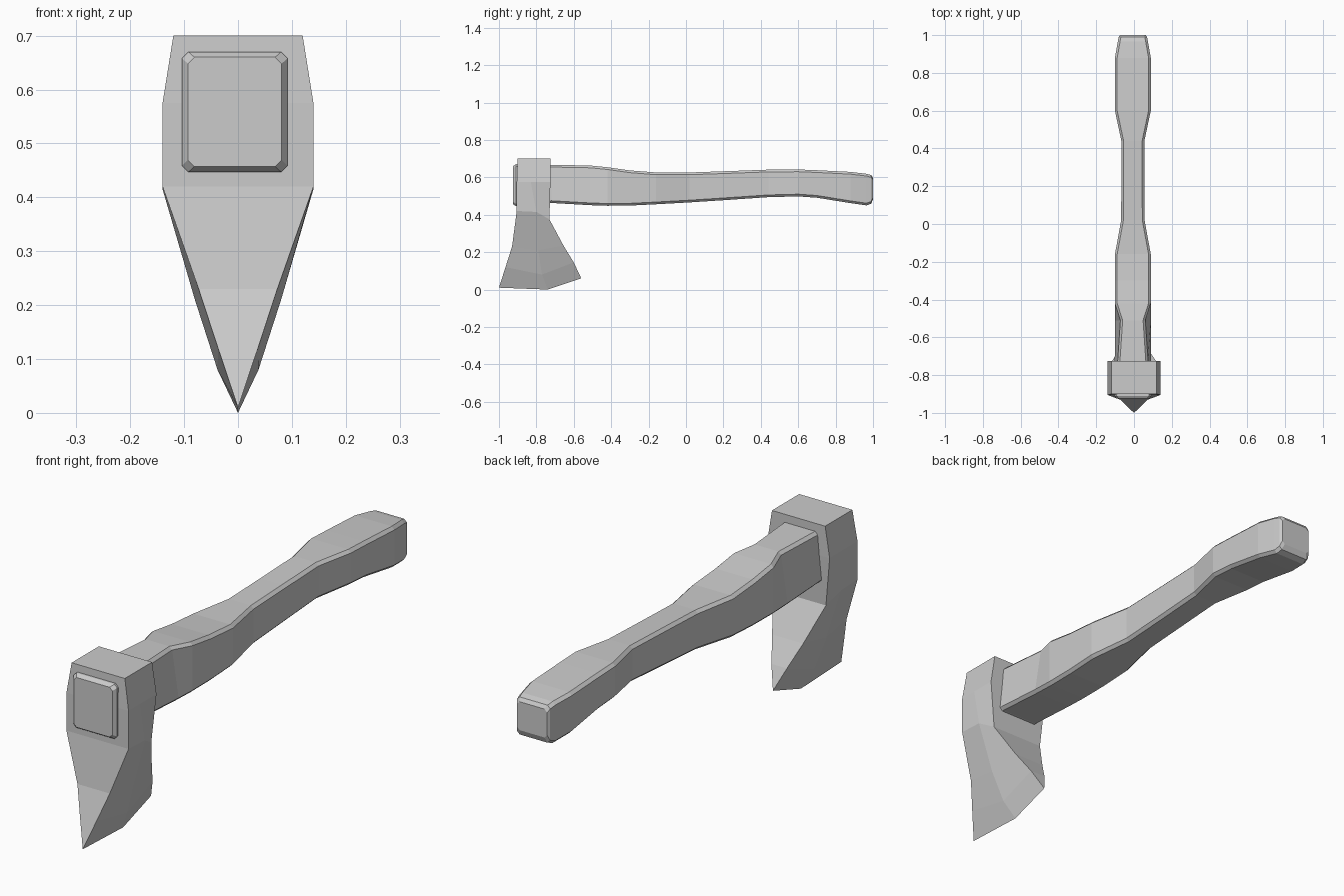
import bpy, bmesh

if "Cube" in bpy.data.objects:
    bpy.data.objects.remove(bpy.data.objects["Cube"])


def loft(name, rings):
    """Bridge equal-sized closed rings and cap both ends."""
    bm = bmesh.new()
    vs = [[bm.verts.new(p) for p in ring] for ring in rings]
    n = len(rings[0])
    for a, b in zip(vs, vs[1:]):
        for i in range(n):
            j = (i + 1) % n
            bm.faces.new((a[i], a[j], b[j], b[i]))
    bm.faces.new(vs[0])
    bm.faces.new(vs[-1])
    bmesh.ops.remove_doubles(bm, verts=bm.verts[:], dist=1e-5)
    bmesh.ops.recalc_face_normals(bm, faces=bm.faces[:])
    mesh = bpy.data.meshes.new(name)
    bm.to_mesh(mesh)
    bm.free()
    obj = bpy.data.objects.new(name, mesh)
    bpy.context.collection.objects.link(obj)
    return obj


def section(y, wt, wb, top, bot, c=0.012, cx=-0.006):
    """Chamfered rectangle across the handle: top / bottom half widths."""
    half = [(wt - c, top), (wt, top - c), (wb, bot + c), (wb - c, bot)]
    return ([(cx + x, y, z) for x, z in half]
            + [(cx - x, y, z) for x, z in reversed(half)])


# Handle: y, top half width, bottom half width, top z, bottom z
handle = [
    (-0.925, 0.087, 0.087, 0.66, 0.457),
    (-0.91, 0.098, 0.098, 0.67, 0.447),
    (-0.72, 0.080, 0.096, 0.667, 0.463),
    (-0.51, 0.066, 0.095, 0.663, 0.451),
    (-0.42, 0.095, 0.095, 0.654, 0.448),
    (-0.30, 0.095, 0.095, 0.637, 0.449),
    (-0.16, 0.095, 0.095, 0.626, 0.456),
    (0.02, 0.062, 0.062, 0.626, 0.466),
    (0.22, 0.061, 0.061, 0.633, 0.479),
    (0.44, 0.061, 0.061, 0.641, 0.494),
    (0.60, 0.095, 0.095, 0.642, 0.498),
    (0.70, 0.095, 0.095, 0.638, 0.491),
    (0.88, 0.095, 0.095, 0.629, 0.462),
    (0.965, 0.080, 0.080, 0.619, 0.450),
    (0.99, 0.075, 0.075, 0.612, 0.459),
    (1.0, 0.068, 0.068, 0.598, 0.482),
]
loft("handle", [section(*row) for row in handle])

# Axe head: (y, z, half width) at front, middle and back of each level
head = [
    [(-0.90, 0.70, 0.12), (-0.82, 0.70, 0.12), (-0.725, 0.70, 0.12)],
    [(-0.905, 0.575, 0.14), (-0.83, 0.575, 0.14), (-0.725, 0.575, 0.14)],
    [(-0.905, 0.42, 0.14), (-0.80, 0.415, 0.14), (-0.73, 0.375, 0.12)],
    [(-0.93, 0.23, 0.073), (-0.79, 0.21, 0.08), (-0.655, 0.235, 0.07)],
    [(-0.965, 0.12, 0.037), (-0.77, 0.08, 0.038), (-0.60, 0.145, 0.035)],
    [(-1.0, 0.01, 0.0), (-0.74, 0.0, 0.0), (-0.56, 0.06, 0.0)],
]


def head_ring(row):
    return ([(w, y, z) for y, z, w in row]
            + [(-w, y, z) for y, z, w in reversed(row)])


# The last level collapses onto the cutting edge, so its cap is dropped
axe_head = loft("axe_head", [head_ring(r) for r in head[:-1]])
bm = bmesh.new()
bm.from_mesh(axe_head.data)
bm.faces.ensure_lookup_table()
low = min(bm.faces, key=lambda f: f.calc_center_median().z)
ring = [v.co.copy() for v in low.verts]
bm.faces.remove(low)
edge = [bm.verts.new((0, y, z)) for y, z, w in head[-1]]
bm.verts.ensure_lookup_table()
n = 3
base = (len(head) - 2) * 2 * n
lower = [bm.verts[base + i] for i in range(2 * n)]
for i in range(n - 1):
    bm.faces.new((lower[i], lower[i + 1], edge[i + 1], edge[i]))
    k = 2 * n - 1 - i
    bm.faces.new((lower[k - 1], lower[k], edge[i], edge[i + 1]))
for a, b, e in ((lower[5], lower[0], edge[0]), (lower[2], lower[3], edge[2])):
    bm.faces.new((a, b, e))
bmesh.ops.recalc_face_normals(bm, faces=bm.faces[:])
bm.to_mesh(axe_head.data)
bm.free()
